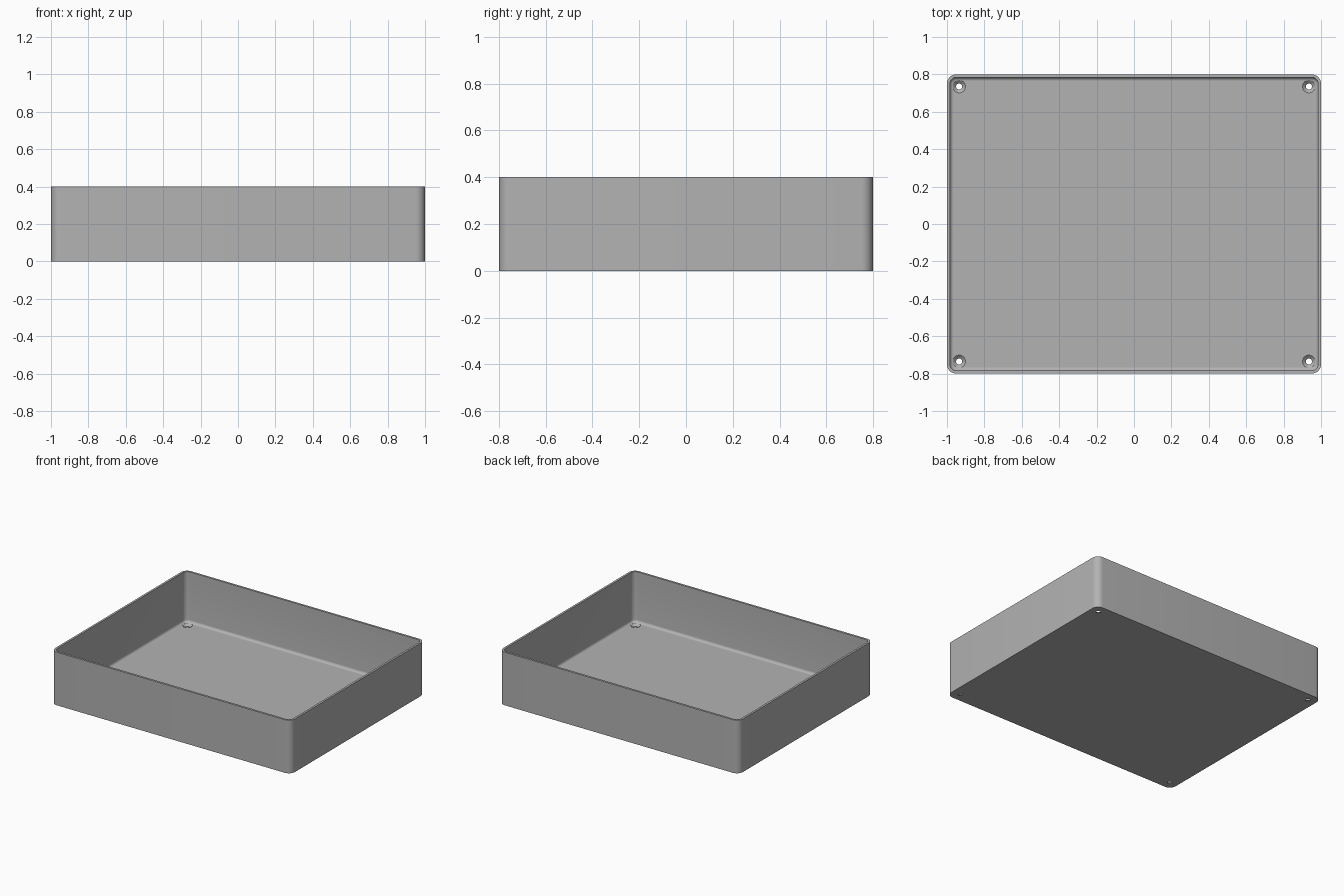
import bpy, bmesh, math

cube = bpy.data.objects.get("Cube")
if cube:
    bpy.data.objects.remove(cube)

HALF_X, HALF_Y, HEIGHT = 1.0, 0.8, 0.4
WALL, FLOOR, CORNER, FILLET = 0.016, 0.02, 0.05, 0.02
HOLE_X, HOLE_Y = 0.935, 0.735

grey = bpy.data.materials.new("plain grey")
grey.use_nodes = True
colour = (0.45, 0.45, 0.45, 1)
grey.diffuse_color = colour
grey.node_tree.nodes["Principled BSDF"].inputs["Base Color"].default_value = colour


def make_object(name, bm):
    bmesh.ops.recalc_face_normals(bm, faces=bm.faces)
    mesh = bpy.data.meshes.new(name)
    bm.to_mesh(mesh)
    bm.free()
    mesh.materials.append(grey)
    obj = bpy.data.objects.new(name, mesh)
    bpy.context.collection.objects.link(obj)
    return obj


def loft(bm, rings):
    """Join rings of points with quads and cap both ends."""
    loops = [[bm.verts.new(p) for p in ring] for ring in rings]
    n = len(loops[0])
    for a, b in zip(loops, loops[1:]):
        for i in range(n):
            j = (i + 1) % n
            bm.faces.new((a[i], a[j], b[j], b[i]))
    bm.faces.new(loops[0])
    bm.faces.new(loops[-1])


def rounded_ring(inset, z, steps=8):
    """Rounded rectangle set in from the outer wall."""
    r = max(CORNER - inset, 0.004)
    points = []
    for k, (sx, sy) in enumerate([(1, 1), (-1, 1), (-1, -1), (1, -1)]):
        for s in range(steps + 1):
            a = math.pi / 2 * (k + s / steps)
            points.append((sx * (HALF_X - inset - r) + r * math.cos(a),
                           sy * (HALF_Y - inset - r) + r * math.sin(a), z))
    return points


def circle(x, y, r, z, n=32):
    return [(x + r * math.cos(2 * math.pi * i / n),
             y + r * math.sin(2 * math.pi * i / n), z) for i in range(n)]


# Tray: outer wall, rim, inner wall, fillet and floor
rings = [rounded_ring(0, 0), rounded_ring(0, HEIGHT),
         rounded_ring(WALL, HEIGHT)]
for s in range(7):
    a = math.pi / 2 * s / 6
    rings.append(rounded_ring(WALL + FILLET * (1 - math.cos(a)),
                              FLOOR + FILLET * (1 - math.sin(a))))
bm = bmesh.new()
loft(bm, rings)
tray = make_object("tray", bm)

# Countersunk screw holes in the floor corners
bm = bmesh.new()
for x in (-HOLE_X, HOLE_X):
    for y in (-HOLE_Y, HOLE_Y):
        loft(bm, [circle(x, y, 0.016, -0.05), circle(x, y, 0.016, 0.004),
                  circle(x, y, 0.034, FLOOR), circle(x, y, 0.034, 0.06)])
cutter = make_object("screw_hole_cutter", bm)
cutter.hide_render = True

cut = tray.modifiers.new("screw holes", "BOOLEAN")
cut.operation = "DIFFERENCE"
cut.solver = "EXACT"
cut.object = cutter
bpy.context.view_layer.objects.active = tray
tray.select_set(True)
bpy.ops.object.modifier_apply(modifier=cut.name)
bpy.data.objects.remove(cutter)

bpy.ops.object.shade_smooth_by_angle(angle=math.radians(30))
